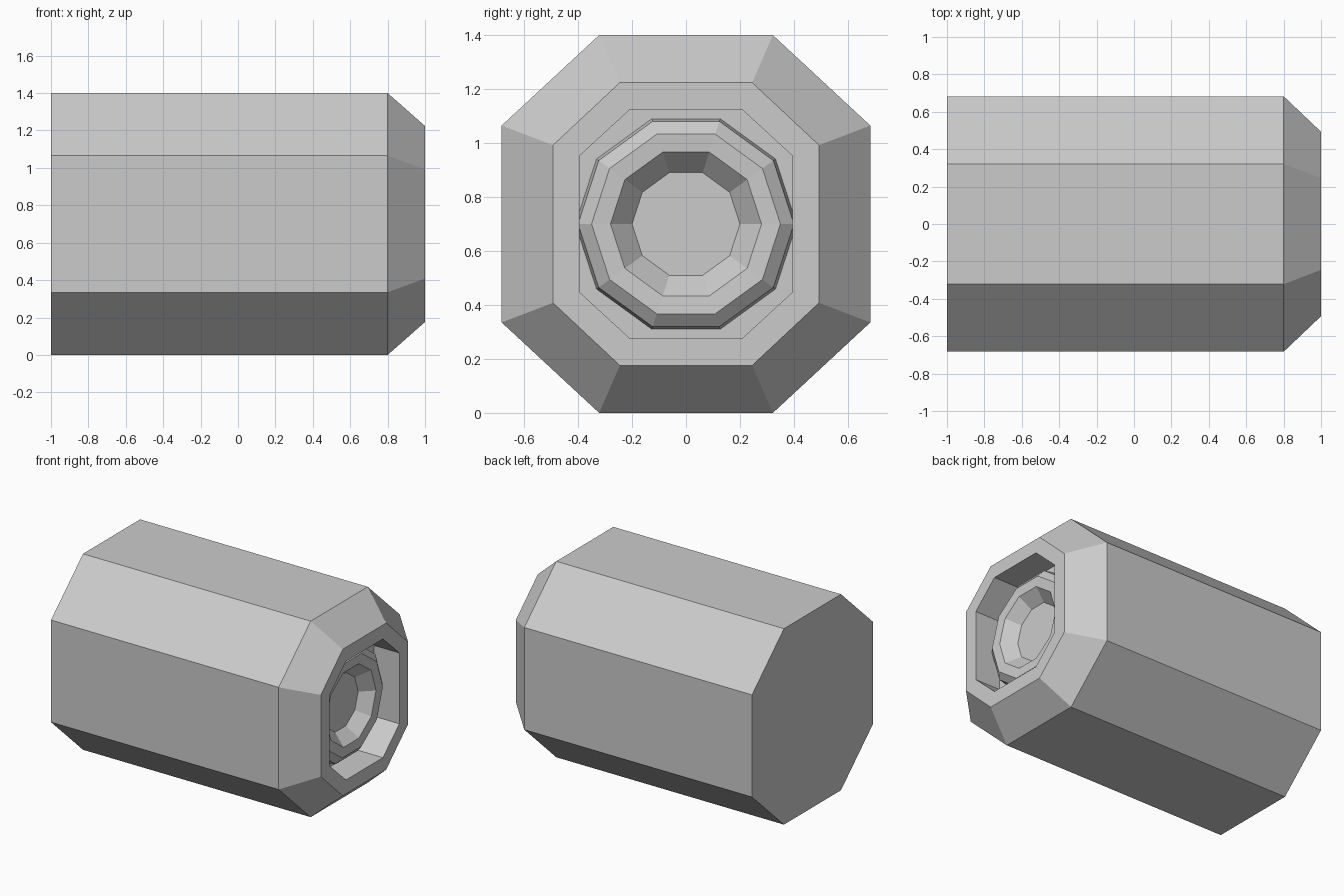
import bpy, bmesh, math

if "Cube" in bpy.data.objects:
    bpy.data.objects.remove(bpy.data.objects["Cube"])

CZ = 0.7  # height of the central axis


def octagon(x, flat_y, top_z, side_y, side_z):
    """Eight points of a cross-section at x, running around the x axis."""
    quarter = [(side_y, side_z), (flat_y, top_z)]
    pts = quarter + [(-y, z) for y, z in quarter[::-1]]
    pts += [(-y, -z) for y, z in pts]
    return [(x, y, CZ + z) for y, z in pts]


def ring(x, r, sides=10):
    """Regular polygon at x around the central axis."""
    return [(x, r * math.cos(2 * math.pi * i / sides),
             CZ + r * math.sin(2 * math.pi * i / sides)) for i in range(sides)]


def loft(name, sections):
    """Skin consecutive cross-sections and cap both ends."""
    bm = bmesh.new()
    loops = [[bm.verts.new(p) for p in s] for s in sections]
    n = len(loops[0])
    for a, b in zip(loops, loops[1:]):
        for i in range(n):
            j = (i + 1) % n
            bm.faces.new((a[i], a[j], b[j], b[i]))
    bm.faces.new(loops[0][::-1])
    bm.faces.new(loops[-1])
    bmesh.ops.recalc_face_normals(bm, faces=bm.faces)
    mesh = bpy.data.meshes.new(name)
    bm.to_mesh(mesh)
    bm.free()
    obj = bpy.data.objects.new(name, mesh)
    bpy.context.collection.objects.link(obj)
    return obj


# Octagonal housing: back, shoulder, chamfered rim, then the recess and its floor
loft("housing", [
    octagon(-1.0, 0.322, 0.70, 0.683, 0.365),
    octagon(0.8, 0.322, 0.70, 0.683, 0.365),
    octagon(1.0, 0.245, 0.524, 0.493, 0.292),
    octagon(1.0, 0.208, 0.424, 0.394, 0.253),
    octagon(0.8, 0.208, 0.424, 0.394, 0.253),
])

# Ten-sided bezel inside the recess, with a tapered cup in its middle
loft("bezel", [
    ring(0.8, 0.41),
    ring(0.86, 0.40),
    ring(0.9, 0.35),
    ring(0.895, 0.28),
    ring(0.81, 0.20),
])
